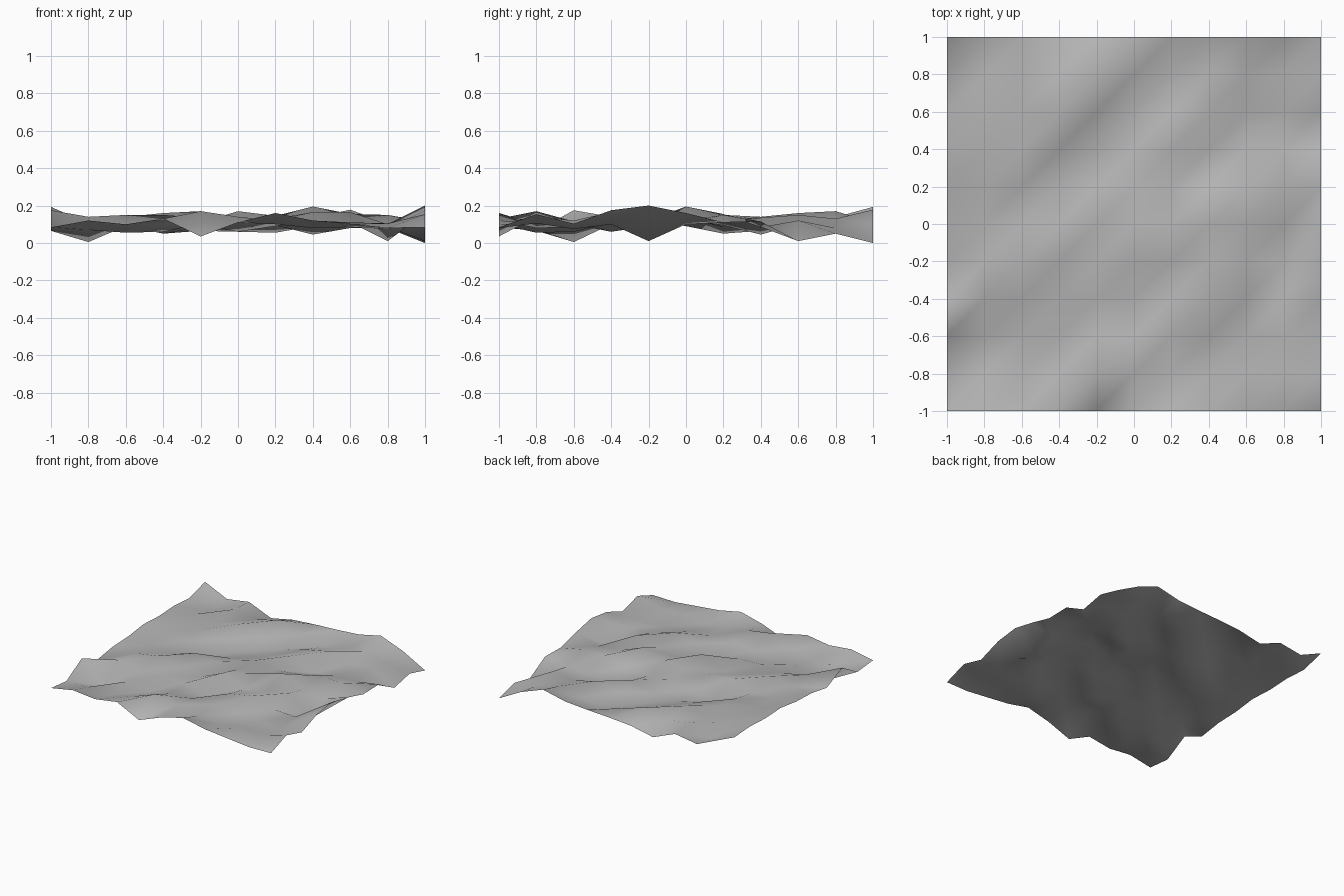
import bpy

# Terrain heights in hundredths of a unit: one row per y step, front (-y) to back
relief = [
    [8.4, 12, 10, 13, 3.5, 11, 16, 12, 10, 8, 8.4],
    [6.5, 7, 5.5, 10, 17, 14, 10, 8, 11, 10.5, 15.4],
    [17.5, 0.5, 9, 6, 10, 11.5, 12, 10, 8.5, 7.5, 10.3],
    [8.7, 14, 10, 12, 11, 6, 13, 16.5, 11, 10, 17.5],
    [11.8, 12, 15, 11, 8.5, 17, 9, 12, 16.5, 1, 20],
    [12.5, 11, 9, 15, 13.5, 12.5, 14.5, 19.5, 12, 10, 16],
    [15, 11, 12, 5, 8.5, 12, 9.5, 11.5, 15.5, 15, 11],
    [14, 12.5, 14, 11.5, 6.5, 8, 13.5, 4.5, 8, 8.5, 11.5],
    [15, 13.5, 11.5, 16, 10.5, 6, 11, 15, 10, 12, 1],
    [13.8, 8, 15, 12, 17, 11, 5.5, 9, 13, 8, 5],
    [19.3, 10.5, 13.5, 5.5, 9.5, 11, 12, 13.5, 17.8, 10.5, 0],
]
N = len(relief)
STEP = 2 / (N - 1)

# Grid of vertices lifted by the relief
verts = [(-1 + i * STEP, -1 + j * STEP, relief[j][i] / 100)
         for j in range(N) for i in range(N)]

# Each cell is split along its front-left to back-right diagonal
faces = []
for j in range(N - 1):
    for i in range(N - 1):
        a = j * N + i
        b, c, d = a + 1, a + N + 1, a + N
        faces += [(a, b, c), (a, c, d)]

# Smooth-shaded single-sided sheet
mesh = bpy.data.meshes.new("terrain_patch")
mesh.from_pydata(verts, [], faces)
mesh.polygons.foreach_set("use_smooth", [True] * len(faces))
mesh.update()
terrain = bpy.data.objects.new("terrain_patch", mesh)
bpy.context.collection.objects.link(terrain)

# Dark grey ground
ground = bpy.data.materials.new("dark_grey")
ground.diffuse_color = (0.46, 0.46, 0.46, 1)
mesh.materials.append(ground)
